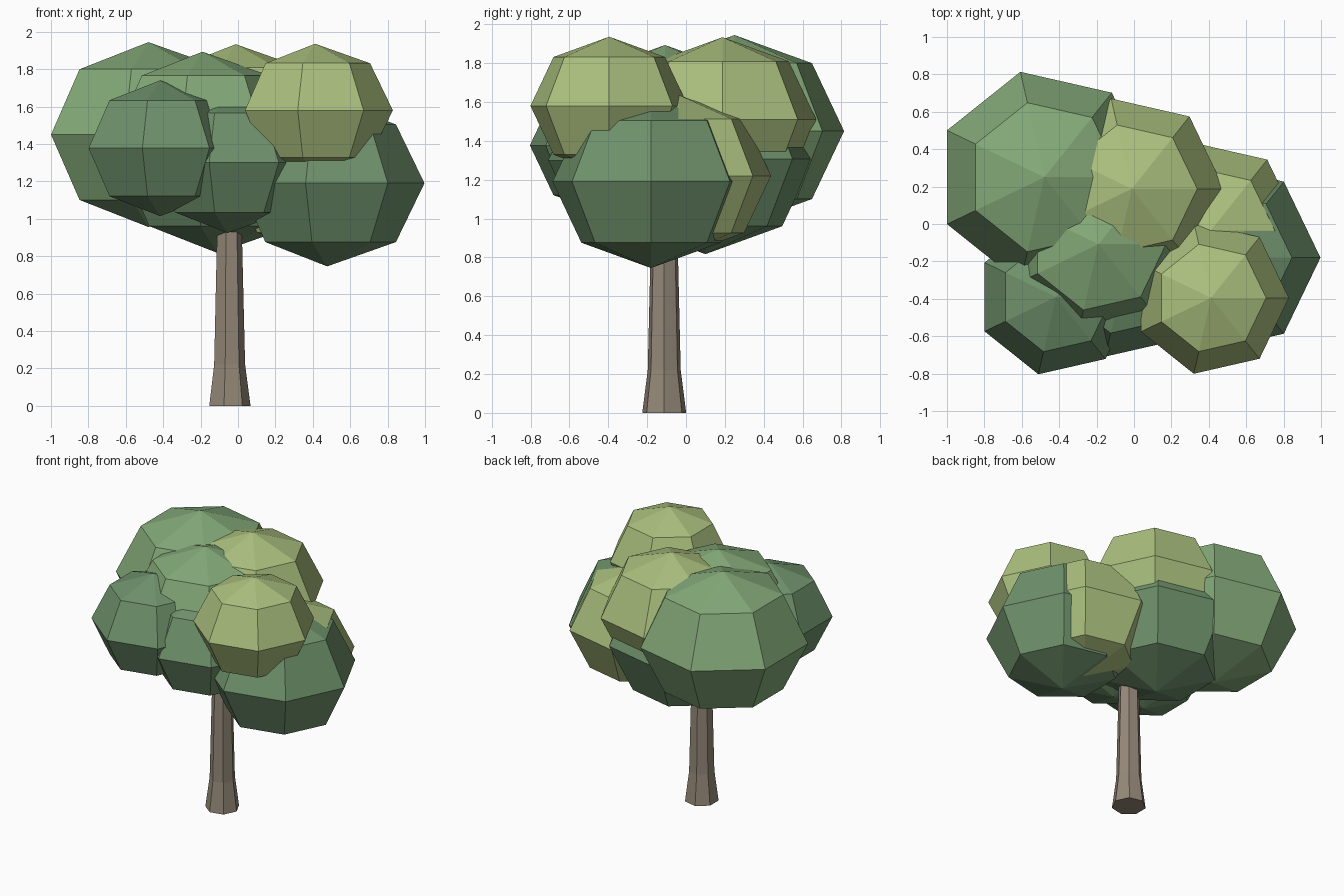
import bpy, bmesh
from math import sin, cos, pi

if "Cube" in bpy.data.objects:
    bpy.data.objects.remove(bpy.data.objects["Cube"])

SIDES = 7


def material(name, rgb):
    m = bpy.data.materials.new(name)
    m.diffuse_color = (*rgb, 1)
    m.use_nodes = True
    m.node_tree.nodes["Principled BSDF"].inputs["Base Color"].default_value = m.diffuse_color
    return m


def lathe(name, center, profile, mat):
    """Flat-faced seven-sided solid from (radius, height) pairs, bottom to top."""
    bm = bmesh.new()
    rings = []
    for r, z in profile:
        if r < 1e-4:
            rings.append([bm.verts.new((0, 0, z))] * SIDES)
        else:
            rings.append([bm.verts.new((r * cos(2 * pi * i / SIDES), r * sin(2 * pi * i / SIDES), z))
                          for i in range(SIDES)])
    for lo, hi in zip(rings, rings[1:]):
        for i in range(SIDES):
            j = (i + 1) % SIDES
            bm.faces.new(dict.fromkeys((lo[i], lo[j], hi[j], hi[i])))
    # close open ends
    for ring, flip in ((rings[0], True), (rings[-1], False)):
        if ring[0] is not ring[1]:
            bm.faces.new(ring[::-1] if flip else ring)
    bmesh.ops.recalc_face_normals(bm, faces=bm.faces[:])
    me = bpy.data.meshes.new(name)
    bm.to_mesh(me)
    bm.free()
    me.materials.append(mat)
    ob = bpy.data.objects.new(name, me)
    ob.location = center
    bpy.context.collection.objects.link(ob)
    return ob


def leaf_clump(name, center, r, mat):
    """Squashed sphere with four latitude bands."""
    profile = [(r * sin(pi * k / 4), -0.855 * r * cos(pi * k / 4)) for k in range(5)]
    return lathe(name, center, profile, mat)


bark = material("bark", (0.30, 0.25, 0.19))
green = material("leaf_green", (0.23, 0.40, 0.19))
deep = material("leaf_deep_green", (0.16, 0.29, 0.15))
lime = material("leaf_lime", (0.41, 0.53, 0.21))

# Trunk with flared foot
lathe("trunk", (-0.049, -0.112, 0), [(0.116, 0), (0.087, 0.22), (0.070, 0.92), (0.065, 1.15)], bark)

# Crown
leaf_clump("crown_core", (-0.11, 0.10, 1.307), 0.573, deep)
leaf_clump("crown_back_left", (-0.479, 0.25, 1.45), 0.578, green)
leaf_clump("crown_front_left", (-0.417, -0.39, 1.377), 0.424, deep)
leaf_clump("crown_front_right", (0.412, -0.395, 1.58), 0.416, lime)
leaf_clump("crown_low_right", (0.477, -0.18, 1.19), 0.52, deep)
leaf_clump("crown_right", (0.41, -0.035, 1.22), 0.485, lime)
leaf_clump("crown_top", (-0.012, 0.188, 1.51), 0.495, lime)
leaf_clump("crown_middle", (-0.19, -0.108, 1.457), 0.51, green)
leaf_clump("crown_front_low", (-0.056, -0.28, 1.30), 0.44, deep)
